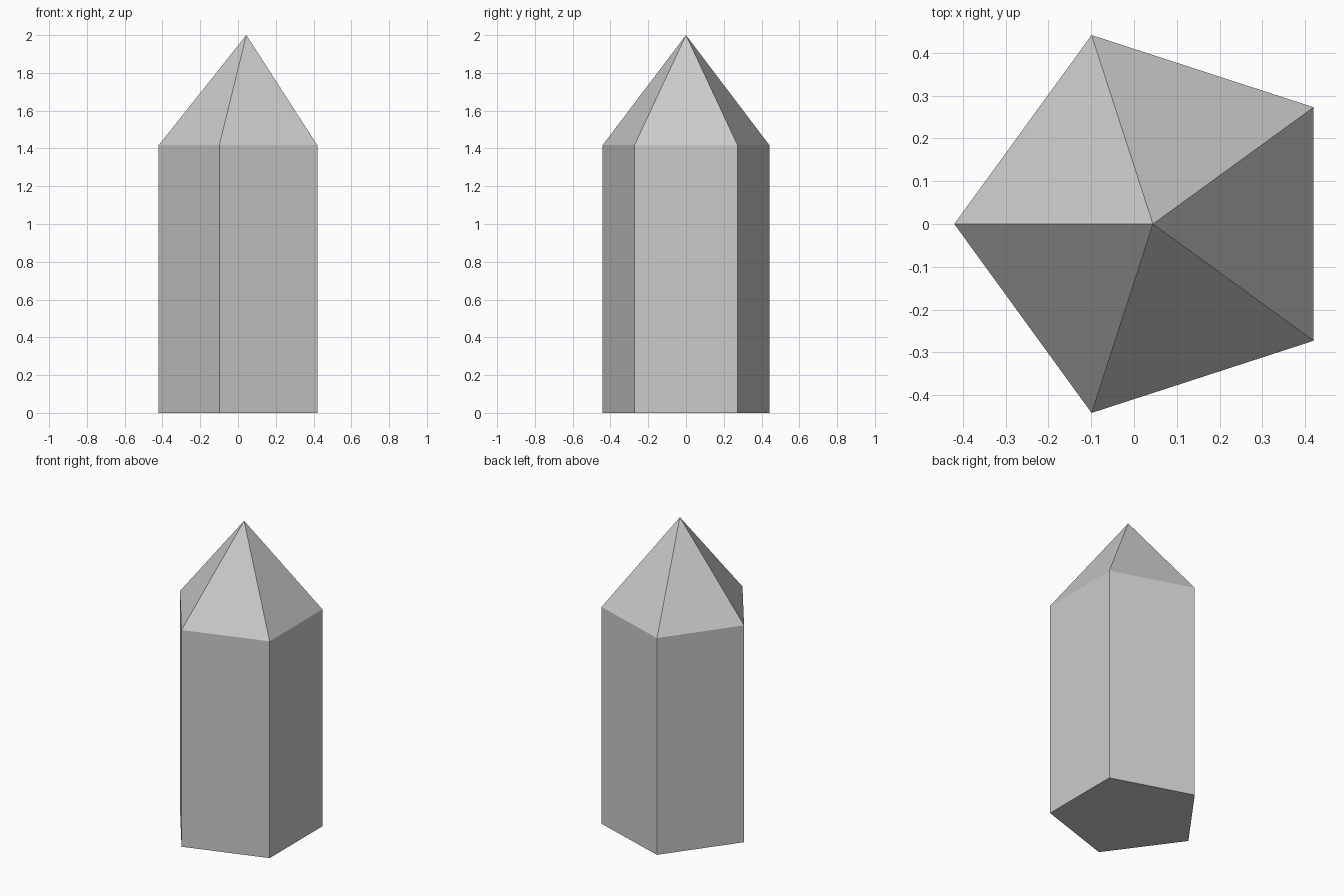
import bpy, bmesh
from math import cos, sin, pi

if "Cube" in bpy.data.objects:
    bpy.data.objects.remove(bpy.data.objects["Cube"])

SIDES, RADIUS, CENTRE_X = 5, 0.4643, 0.0443
SHOULDER_Z, TIP_Z = 1.417, 2.0

bm = bmesh.new()


def ring(z):
    # Regular pentagon with one corner pointing to -x
    return [bm.verts.new((CENTRE_X + RADIUS * cos(pi + 2 * pi * i / SIDES),
                          RADIUS * sin(pi + 2 * pi * i / SIDES), z))
            for i in range(SIDES)]


# Shaft, pointed tip and closed base
lower, upper = ring(0), ring(SHOULDER_Z)
tip = bm.verts.new((CENTRE_X, 0, TIP_Z))
bm.faces.new(lower[::-1])
for i in range(SIDES):
    j = (i + 1) % SIDES
    bm.faces.new((lower[i], lower[j], upper[j], upper[i]))
    bm.faces.new((upper[i], upper[j], tip))
bmesh.ops.recalc_face_normals(bm, faces=bm.faces)

mesh = bpy.data.meshes.new("crystal")
bm.to_mesh(mesh)
bm.free()
bpy.context.collection.objects.link(bpy.data.objects.new("crystal", mesh))
